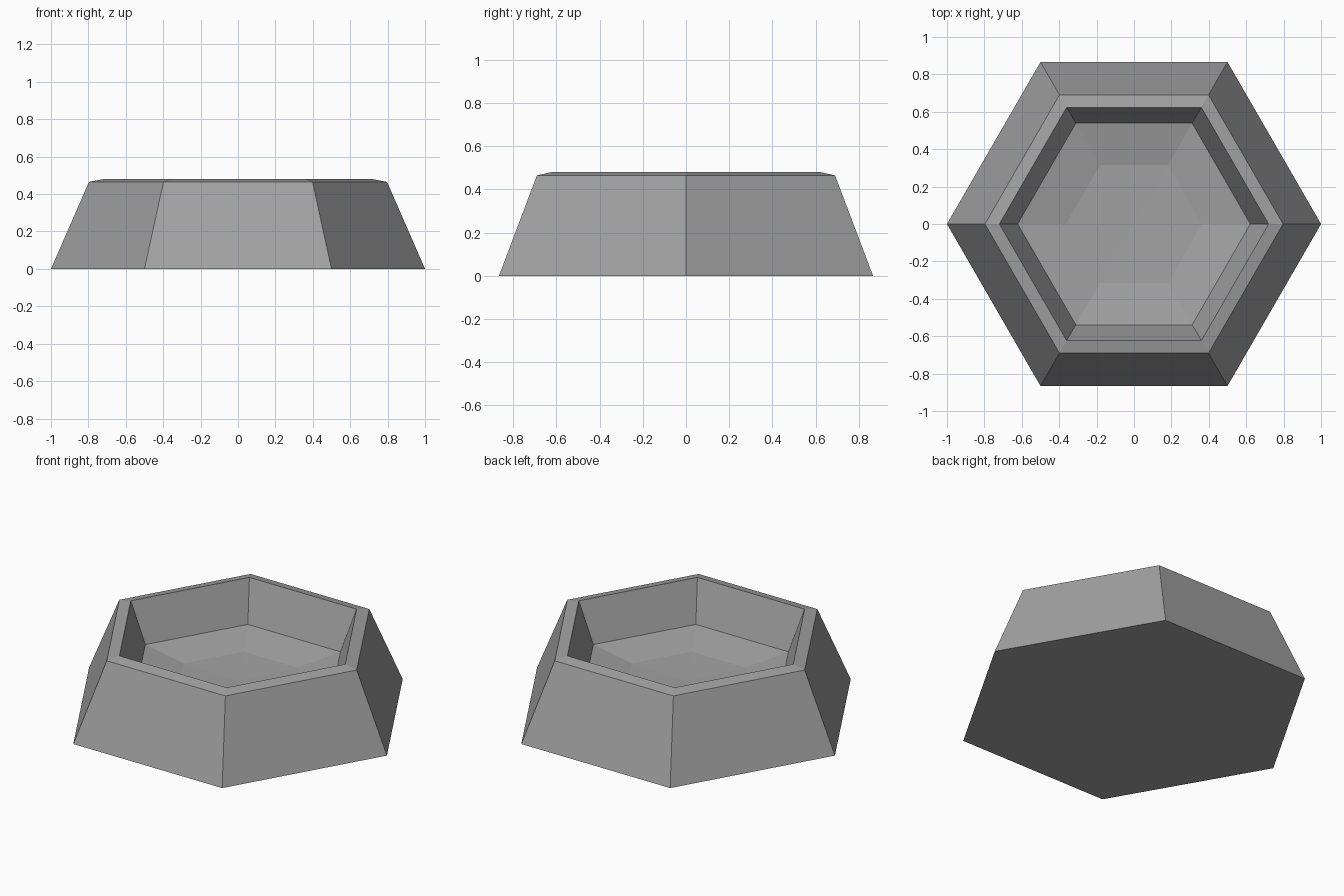
import bpy
import bmesh
from math import cos, sin, tau

SIDES = 6

cube = bpy.data.objects.get("Cube")
if cube:
    bpy.data.objects.remove(cube, do_unlink=True)


def make_material(name, color):
    mat = bpy.data.materials.new(name)
    mat.use_nodes = True
    mat.diffuse_color = color
    bsdf = mat.node_tree.nodes["Principled BSDF"]
    bsdf.inputs["Base Color"].default_value = color
    bsdf.inputs["Roughness"].default_value = 0.8
    return mat


def hex_loft(name, profile, mat):
    """Sweep a (radius, height) profile round z; a zero radius makes a point."""
    bm = bmesh.new()
    rings = []
    for r, z in profile:
        count = SIDES if r > 0 else 1
        rings.append([bm.verts.new((r * cos(tau * i / SIDES), r * sin(tau * i / SIDES), z))
                      for i in range(count)])
    for a, b in zip(rings, rings[1:]):
        for i in range(SIDES):
            j = (i + 1) % SIDES
            corners = [a[i % len(a)], a[j % len(a)], b[j % len(b)], b[i % len(b)]]
            bm.faces.new(list(dict.fromkeys(corners)))
    bmesh.ops.recalc_face_normals(bm, faces=bm.faces)
    mesh = bpy.data.meshes.new(name)
    bm.to_mesh(mesh)
    bm.free()
    mesh.materials.append(mat)
    obj = bpy.data.objects.new(name, mesh)
    bpy.context.collection.objects.link(obj)
    return obj


grey = make_material("stone grey", (0.36, 0.36, 0.36, 1))

# Closed section: underside, sloping outer wall, rim, inner wall, shallow floor
hex_loft("hexagonal_bowl", [
    (0, 0), (0.41, 0), (1, 0),
    (0.797, 0.465), (0.72, 0.48),
    (0.622, 0.24), (0.363, 0.195), (0, 0.185),
], grey)
